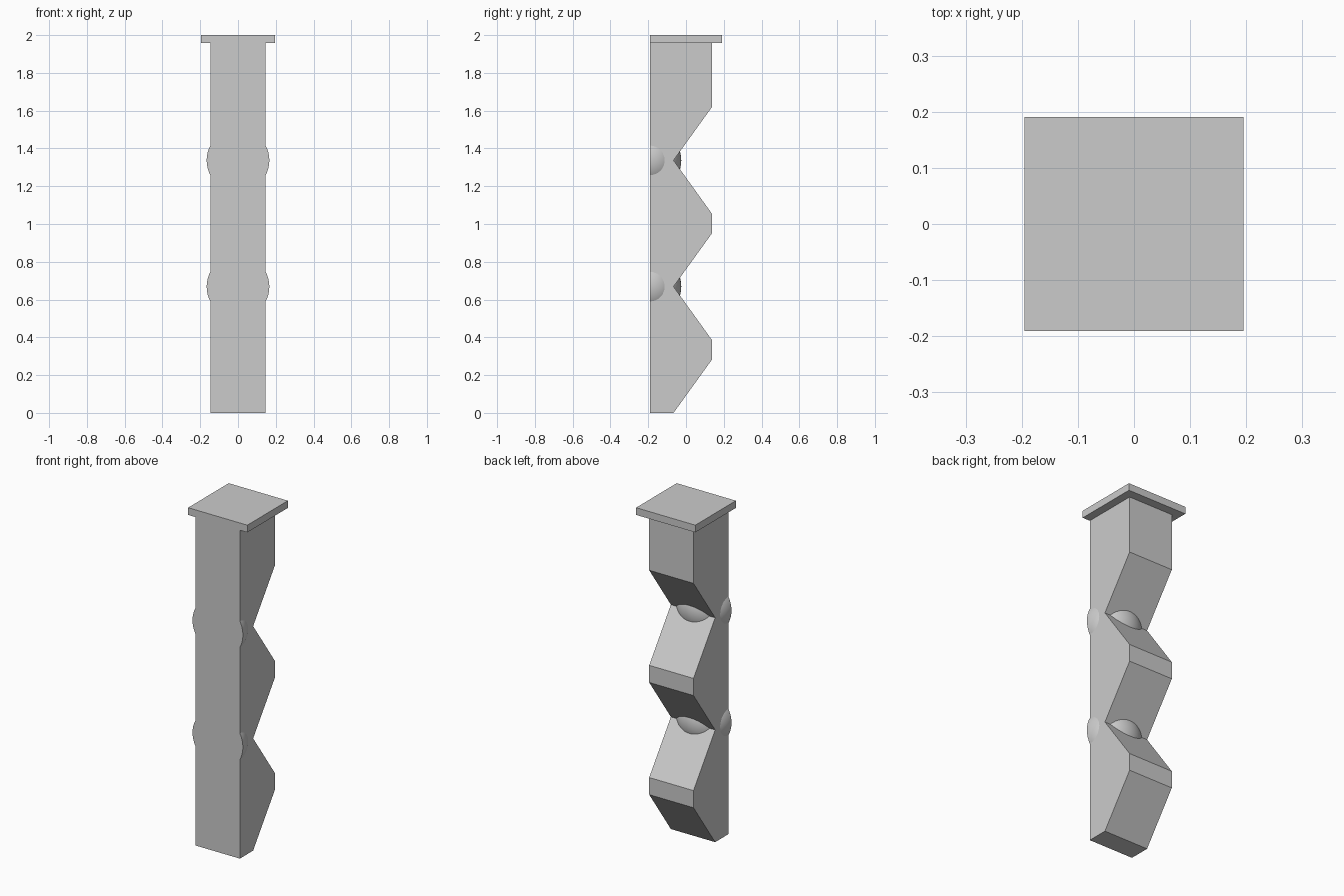
import bpy, bmesh
from mathutils import Vector

default = bpy.data.objects.get("Cube")
if default:
    bpy.data.objects.remove(default, do_unlink=True)

# Single stone colour
stone = bpy.data.materials.new("light_grey_stone")
stone.use_nodes = True
colour = (0.6, 0.6, 0.6, 1.0)
stone.diffuse_color = colour
stone.node_tree.nodes["Principled BSDF"].inputs["Base Color"].default_value = colour

FRONT, BACK, RIDGE = -0.191, 0.138, -0.066
HALF_WIDTH, SHAFT_TOP = 0.146, 1.957
PITCH, SLOPE, FLAT = 0.6685, 0.283, 0.102
KNOB_RADIUS = 0.166


def make_object(name, bm):
    bmesh.ops.recalc_face_normals(bm, faces=bm.faces)
    mesh = bpy.data.meshes.new(name)
    bm.to_mesh(mesh)
    bm.free()
    mesh.materials.append(stone)
    obj = bpy.data.objects.new(name, mesh)
    bpy.context.collection.objects.link(obj)
    return obj


# Shaft: side profile with a zigzag back, extruded across the width
profile = [(FRONT, 0)]
for i in range(3):
    base = i * PITCH
    profile += [(RIDGE, base), (BACK, base + SLOPE)]
    if i < 2:
        profile.append((BACK, base + SLOPE + FLAT))
profile += [(BACK, SHAFT_TOP), (FRONT, SHAFT_TOP)]

bm = bmesh.new()
side = bm.faces.new([bm.verts.new((-HALF_WIDTH, y, z)) for y, z in profile])
swept = bmesh.ops.extrude_face_region(bm, geom=[side])
moved = [v for v in swept["geom"] if isinstance(v, bmesh.types.BMVert)]
bmesh.ops.translate(bm, verts=moved, vec=(2 * HALF_WIDTH, 0, 0))
make_object("shaft", bm)

# Cap slab
bm = bmesh.new()
bmesh.ops.create_cube(bm, size=1)
for v in bm.verts:
    v.co = Vector((v.co.x * 0.39, v.co.y * 0.382, 2 + (v.co.z - 0.5) * (2 - SHAFT_TOP)))
make_object("cap", bm)

# Half-sphere knobs set in the notches, cut flush with the front
for name, level in (("lower_knob", 1), ("upper_knob", 2)):
    bm = bmesh.new()
    bmesh.ops.create_uvsphere(bm, u_segments=48, v_segments=24, radius=KNOB_RADIUS)
    cut = bmesh.ops.bisect_plane(bm, geom=bm.verts[:] + bm.edges[:] + bm.faces[:],
                                 plane_co=(0, 0, 0), plane_no=(0, -1, 0), clear_outer=True)
    rim = [e for e in cut["geom_cut"] if isinstance(e, bmesh.types.BMEdge)]
    bmesh.ops.edgeloop_fill(bm, edges=rim)
    knob = make_object(name, bm)
    knob.location = (0, FRONT, level * PITCH)
    bpy.ops.object.select_all(action="DESELECT")
    knob.select_set(True)
    bpy.context.view_layer.objects.active = knob
    bpy.ops.object.shade_smooth_by_angle()
